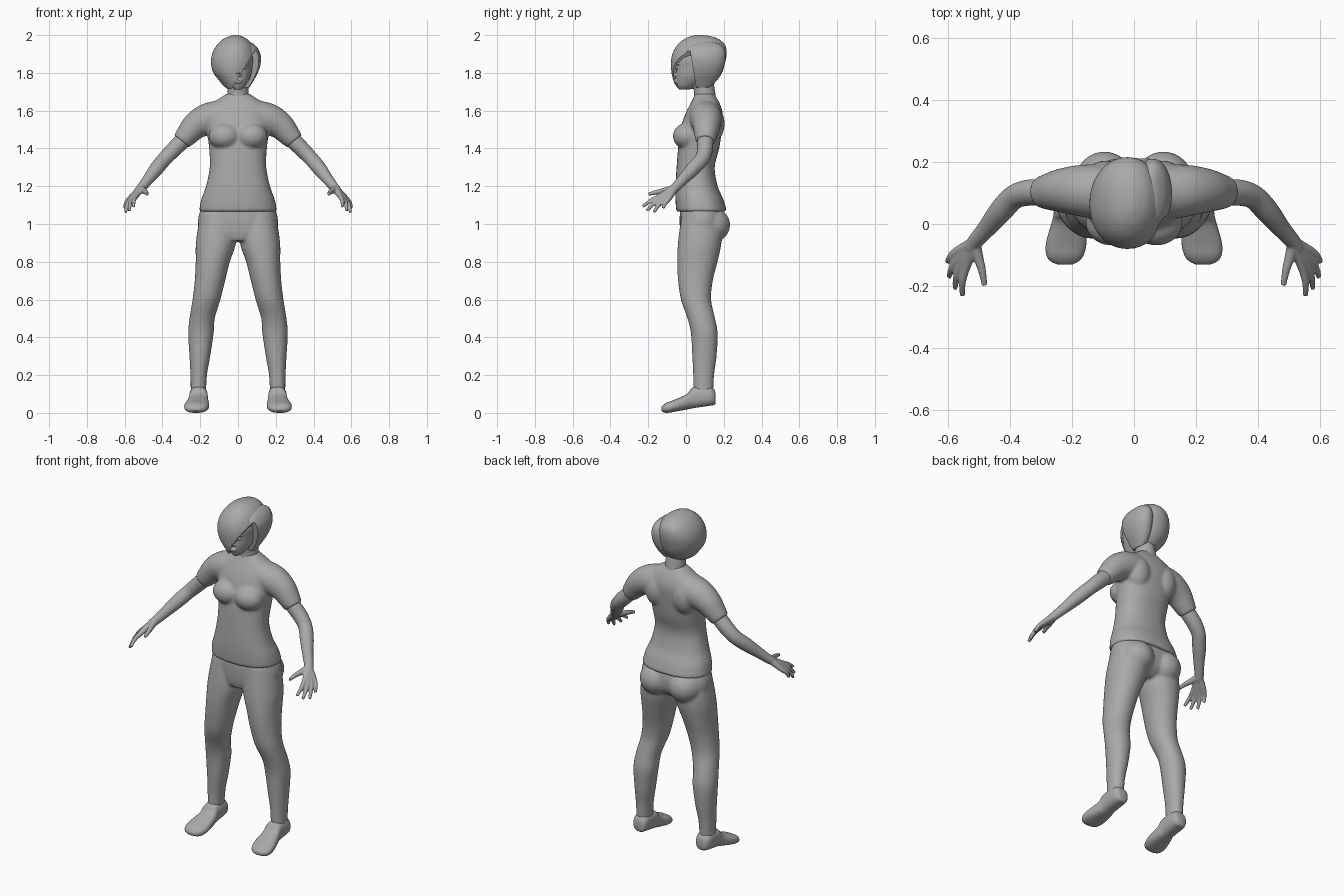
import bpy, bmesh, math
from mathutils import Vector

grey = bpy.data.materials.new("plain grey")
grey.diffuse_color = (0.4, 0.4, 0.4, 1)


def spline(rows, steps=5):
    """Catmull-Rom interpolation through rows of numbers."""
    pts = [Vector(r) for r in rows]
    out = []
    for i in range(len(pts) - 1):
        a, b, c, d = pts[max(i - 1, 0)], pts[i], pts[i + 1], pts[min(i + 2, len(pts) - 1)]
        for k in range(steps):
            t = k / steps
            out.append(0.5 * (2 * b + (c - a) * t + (2 * a - 5 * b + 4 * c - d) * t * t
                              + (3 * b - a - 3 * c + d) * t ** 3))
    return out + [pts[-1]]


def skin(bm, loops):
    """Bridge loops of points and cap both ends."""
    vs = [[bm.verts.new(p) for p in loop] for loop in loops]
    n = len(vs[0])
    for a, b in zip(vs, vs[1:]):
        for j in range(n):
            bm.faces.new((a[j], a[(j + 1) % n], b[(j + 1) % n], b[j]))
    bm.faces.new(vs[0])
    bm.faces.new(vs[-1])


def loft(bm, rows, side=1, along_y=False, power=2.3, n=32):
    """Rows are (position, x low, x high, other axis low, other axis high)."""
    loops = []
    for p, x0, x1, w0, w1 in spline(rows):
        loop = []
        for j in range(n):
            t = 2 * math.pi * j / n
            c, s = math.cos(t), math.sin(t)
            u = math.copysign(abs(c) ** (2 / power), c)
            v = math.copysign(abs(s) ** (2 / power), s)
            x = side * ((x0 + x1) / 2 + u * (x1 - x0) / 2)
            w = (w0 + w1) / 2 + v * (w1 - w0) / 2
            loop.append((x, p, w) if along_y else (x, w, p))
        loops.append(loop)
    skin(bm, loops)


def tube(bm, rows, side=1, n=16):
    """Rows are (x, y, z, radius)."""
    pts = spline(rows)
    loops = []
    for i, p in enumerate(pts):
        d = (pts[min(i + 1, len(pts) - 1)] - pts[max(i - 1, 0)]).xyz
        q = d.to_track_quat('Z', 'Y')
        loop = []
        for j in range(n):
            t = 2 * math.pi * j / n
            v = p.xyz + q @ Vector((math.cos(t), math.sin(t), 0)) * p.w
            loop.append((side * v.x, v.y, v.z))
        loops.append(loop)
    skin(bm, loops)


def blob(bm, centre, radii):
    made = bmesh.ops.create_uvsphere(bm, u_segments=24, v_segments=16, radius=1)
    for v in made["verts"]:
        v.co = Vector(c + r * k for c, r, k in zip(centre, radii, v.co))


def finish(name, bm, voxel=0, smooth=0, cutter=None):
    """Make the object; fuse overlapping volumes when a voxel size is given."""
    bmesh.ops.recalc_face_normals(bm, faces=bm.faces)
    me = bpy.data.meshes.new(name)
    bm.to_mesh(me)
    bm.free()
    ob = bpy.data.objects.new(name, me)
    bpy.context.collection.objects.link(ob)
    if voxel:
        m = ob.modifiers.new("fuse", 'REMESH')
        m.mode, m.voxel_size = 'VOXEL', voxel
        m = ob.modifiers.new("relax", 'SMOOTH')
        m.iterations, m.factor = smooth, 0.5
    if cutter:
        m = ob.modifiers.new("cut", 'BOOLEAN')
        m.operation, m.solver, m.object = 'DIFFERENCE', 'EXACT', cutter
    bpy.ops.object.select_all(action='DESELECT')
    ob.select_set(True)
    bpy.context.view_layer.objects.active = ob
    bpy.ops.object.convert(target='MESH')
    bpy.ops.object.shade_smooth_by_angle(angle=math.radians(45))
    ob.data.materials.clear()
    ob.data.materials.append(grey)
    return ob


# Shirt: torso, bust, shoulder blades and short sleeves
bm = bmesh.new()
loft(bm, [(1.065, -.207, .207, -.052, .217), (1.13, -.195, .195, -.056, .198),
          (1.2, -.17, .17, -.056, .168), (1.3, -.15, .15, -.05, .152),
          (1.4, -.153, .153, -.042, .176), (1.5, -.165, .165, -.03, .19),
          (1.58, -.165, .165, -.005, .195), (1.635, -.14, .14, .022, .18),
          (1.67, -.09, .09, .04, .16), (1.69, -.06, .06, .048, .148)])
for s in (1, -1):
    blob(bm, (s * .072, .005, 1.465), (.085, .075, .07))
    blob(bm, (s * .09, .135, 1.53), (.075, .07, .1))
    tube(bm, [(.07, .1, 1.57, .09), (.16, .107, 1.555, .085), (.222, .108, 1.522, .074),
              (.266, .105, 1.476, .062), (.299, .102, 1.437, .051)], s, 24)
finish("shirt", bm, .008, 8)

# Trousers: pelvis, buttocks and legs
bm = bmesh.new()
loft(bm, [(.91, -.06, .06, -.02, .14), (.95, -.19, .19, -.03, .19),
          (1.02, -.212, .212, -.034, .205), (1.1, -.19, .19, -.03, .19)])
for s in (1, -1):
    blob(bm, (s * .095, .13, .995), (.098, .104, .095))
    loft(bm, [(1.06, .01, .198, -.022, .18), (.95, .005, .217, -.037, .19),
              (.88, .015, .224, -.044, .185), (.8, .043, .224, -.047, .167),
              (.7, .068, .229, -.042, .142), (.6, .093, .241, -.027, .133),
              (.5, .123, .257, .008, .154), (.42, .129, .264, .026, .168),
              (.3, .147, .257, .033, .162), (.2, .164, .252, .038, .149),
              (.09, .17, .25, .04, .143)], s, power=2.1)
finish("trousers", bm, .008, 6)

# Shoes
for s, label in ((1, "left"), (-1, "right")):
    bm = bmesh.new()
    loft(bm, [(.157, .185, .23, .052, .1), (.148, .17, .245, .042, .125),
              (.12, .162, .256, .037, .14), (.04, .16, .258, .025, .137),
              (.005, .157, .265, .018, .1), (-.06, .153, .283, .006, .07),
              (-.1, .162, .282, 0, .055), (-.12, .178, .268, .004, .042),
              (-.131, .2, .245, .012, .03)], s, along_y=True, power=2.5)
    finish(label + "_shoe", bm)

# Arms, with hands made of a tube from the wrist through each knuckle
fingers = [((.573, -.09, 1.135), (.6, -.122, 1.083)),
           ((.567, -.115, 1.132), (.595, -.17, 1.062)),
           ((.555, -.13, 1.138), (.576, -.208, 1.07)),
           ((.54, -.138, 1.148), (.552, -.23, 1.092))]
for s, label in ((1, "left"), (-1, "right")):
    bm = bmesh.new()
    tube(bm, [(.24, .105, 1.5, .044), (.3, .102, 1.435, .043), (.345, .1, 1.39, .042),
              (.388, .085, 1.345, .039), (.43, .04, 1.295, .038), (.475, -.015, 1.237, .03),
              (.512, -.057, 1.192, .025), (.527, -.078, 1.175, .022)], s, 24)
    for knuckle, tip in fingers:
        mid = (Vector(knuckle) + Vector(tip)) / 2 + Vector((.006, -.003, .003))
        tube(bm, [(.513, -.06, 1.19, .021), (*knuckle, .0145), (*mid, .0115), (*tip, .0085)], s)
    tube(bm, [(.513, -.06, 1.19, .02), (.502, -.105, 1.178, .017),
              (.489, -.15, 1.17, .013), (.481, -.198, 1.158, .009)], s)
    finish(label + "_arm", bm, .005, 3)

# Head: neck, skull, nose, lips and eyelids
bm = bmesh.new()
tube(bm, [(0, .1, 1.62, .065), (0, .098, 1.7, .056), (0, .08, 1.8, .056)], n=24)
loft(bm, [(1.712, -.02, .02, -.036, .02), (1.735, -.042, .042, -.048, .06),
          (1.78, -.066, .066, -.055, .12), (1.83, -.076, .076, -.056, .15),
          (1.88, -.08, .08, -.06, .17), (1.94, -.06, .06, -.03, .15)], power=2.1)
tube(bm, [(0, -.05, 1.845, .008), (0, -.063, 1.81, .01), (0, -.069, 1.792, .012)])
blob(bm, (0, -.053, 1.76), (.023, .012, .006))
blob(bm, (0, -.052, 1.75), (.02, .012, .006))
for s in (1, -1):
    blob(bm, (s * .012, -.058, 1.789), (.009, .009, .008))
    blob(bm, (s * .033, -.045, 1.828), (.016, .012, .008))
    tube(bm, [(s * .014, -.056, 1.846, .006), (s * .035, -.052, 1.851, .006),
              (s * .056, -.036, 1.844, .005)])
finish("head", bm, .004, 3)

# Wedge that opens the hair over one side of the face
bm = bmesh.new()
outline = [(-.047, 1.695, .058), (.088, 1.915, .022), (.25, 1.915, .022), (.25, 1.695, .058)]
front = [bm.verts.new((x, -.3, z)) for x, z, y in outline]
back = [bm.verts.new((x, y, z)) for x, z, y in outline]
bm.faces.new(front)
bm.faces.new(back)
for i in range(4):
    j = (i + 1) % 4
    bm.faces.new((front[i], front[j], back[j], back[i]))
cutter = finish("face_opening", bm)
cutter.hide_render = True

# Hair: main bob with a swept fringe, and the fuller lobe beside the parting
bm = bmesh.new()
loft(bm, [(1.715, -.055, .03, -.045, .06), (1.73, -.075, .058, -.055, .125),
          (1.76, -.1, .075, -.067, .163), (1.8, -.13, .09, -.076, .19),
          (1.85, -.143, .1, -.08, .206), (1.9, -.137, .095, -.072, .215),
          (1.945, -.114, .078, -.048, .208), (1.978, -.08, .05, -.01, .175),
          (1.994, -.045, .02, .025, .13), (2.0, -.02, 0, .05, .09)], power=2.1, n=48)
finish("hair_bob", bm, cutter=cutter)
bm = bmesh.new()
loft(bm, [(1.722, .03, .06, .05, .12), (1.745, .01, .074, .02, .15),
          (1.79, .0, .1, 0, .182), (1.84, .0, .118, -.01, .203),
          (1.89, .0, .121, -.012, .21), (1.93, .015, .105, .005, .2),
          (1.955, .03, .08, .04, .17), (1.964, .045, .06, .08, .13)], power=2.1, n=48)
finish("hair_side", bm, cutter=cutter)
bpy.data.objects.remove(cutter)
